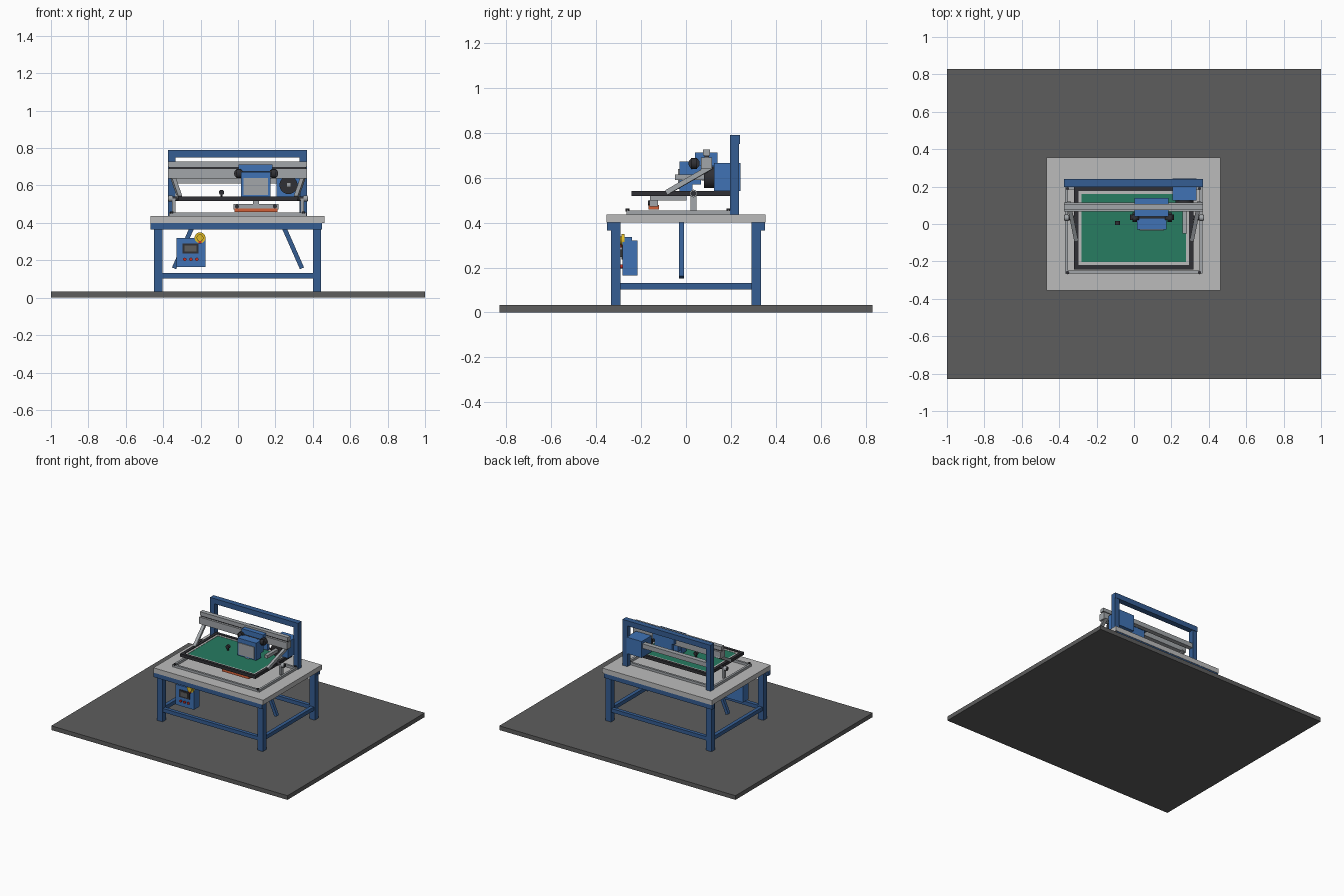
import bpy, math
from mathutils import Vector

if "Cube" in bpy.data.objects:
    bpy.data.objects.remove(bpy.data.objects["Cube"])


def mat(name, r, g, b):
    m = bpy.data.materials.new(name)
    m.diffuse_color = (r, g, b, 1)
    m.use_nodes = True
    m.node_tree.nodes["Principled BSDF"].inputs["Base Color"].default_value = m.diffuse_color
    return m


FLOOR = mat("dark_floor", .11, .11, .11)
FRAME = mat("frame_blue", .035, .11, .29)
BLUE = mat("housing_blue", .05, .17, .46)
BLACK = mat("black", .03, .03, .035)
STEEL = mat("steel", .36, .38, .40)
LIGHT = mat("light_grey", .5, .5, .5)
GREEN = mat("mesh_green", .02, .2, .12)
RED = mat("red", .6, .03, .02)
ORANGE = mat("orange", .65, .12, .04)
YELLOW = mat("yellow", .75, .5, .02)


def finish(name, m):
    ob = bpy.context.object
    ob.name = name
    if m:
        ob.data.materials.append(m)
    return ob


def box(name, x, y, z, m=None):
    """Box from (min, max) pairs."""
    bpy.ops.mesh.primitive_cube_add(size=1, location=[sum(p) / 2 for p in (x, y, z)])
    ob = finish(name, m)
    ob.scale = [p[1] - p[0] for p in (x, y, z)]
    return ob


def bar(name, a, b, w, d, m=None):
    """Rectangular bar from a to b."""
    a, b = Vector(a), Vector(b)
    bpy.ops.mesh.primitive_cube_add(size=1, location=(a + b) / 2)
    ob = finish(name, m)
    ob.rotation_euler = (b - a).to_track_quat('Z', 'Y').to_euler()
    ob.scale = (w, d, (b - a).length)
    return ob


def rod(name, a, b, r, m=None, n=32):
    """Cylinder from a to b."""
    a, b = Vector(a), Vector(b)
    bpy.ops.mesh.primitive_cylinder_add(vertices=n, radius=r, depth=(b - a).length,
                                        location=(a + b) / 2)
    ob = finish(name, m)
    ob.rotation_euler = (b - a).to_track_quat('Z', 'Y').to_euler()
    bpy.ops.object.shade_smooth_by_angle()
    return ob


def border(name, x, y, z, w, m=None):
    """Rectangular frame of four bars."""
    for s, xs in (("left", (x[0], x[0] + w)), ("right", (x[1] - w, x[1]))):
        box(f"{name}_{s}", xs, y, z, m)
    for s, ys in (("front", (y[0], y[0] + w)), ("back", (y[1] - w, y[1]))):
        box(f"{name}_{s}", (x[0] + w, x[1] - w), ys, z, m)


# Floor and table
box("floor_slab", (-1, 1), (-.83, .83), (0, .032), FLOOR)
box("table_top", (-.468, .462), (-.355, .355), (.4, .437), LIGHT)
for sx, x in (("left", (-.45, -.405)), ("right", (.4, .445))):
    for sy, y in (("front", (-.335, -.293)), ("back", (.293, .335))):
        box(f"{sy}_{sx}_leg", x, y, (.03, .4), FRAME)
    xm = sum(x) / 2
    box(f"{sx}_stretcher", (xm - .014, xm + .014), (-.293, .293), (.103, .132), FRAME)
for sy, s in (("front", -1), ("back", 1)):
    ya = sorted((s * .322, s * .352))
    box(f"{sy}_apron", (-.468, .448), ya, (.365, .4), FRAME)
    ys = sorted((s * .3, s * .328))
    box(f"{sy}_stretcher", (-.405, .4), ys, (.103, .132), FRAME)
for s in (-1, 1):
    bar("table_brace", (s * .235, -.02, .4), (s * .342, -.02, .157), .024, .024, FRAME)

# Control box with screen, buttons and emergency stop
box("control_box", (-.33, -.175), (-.282, -.217), (.165, .32), BLUE)
box("control_screen", (-.298, -.21), (-.288, -.28), (.235, .29), BLACK)
box("control_display", (-.285, -.222), (-.291, -.287), (.246, .28), FLOOR)
for x, m in ((-.285, RED), (-.252, RED), (-.22, RED)):
    rod("control_button", (x, -.28, .205), (x, -.292, .205), .009, m, 16)
box("stop_bracket", (-.225, -.18), (-.28, -.24), (.3, .335), BLUE)
rod("stop_plate", (-.203, -.275, .32), (-.203, -.287, .32), .029, YELLOW)
rod("stop_button", (-.203, -.287, .32), (-.203, -.298, .32), .018, YELLOW)
box("stop_guard", (-.21, -.196), (-.294, -.284), (.29, .337), RED)

# Back portal frame
for sx, x in (("left", (-.375, -.335)), ("right", (.33, .37))):
    box(f"portal_{sx}_post", x, (.197, .237), (.4, .79), FRAME)
box("portal_top_bar", (-.375, .37), (.197, .24), (.75, .79), FRAME)
box("portal_cross_bar", (-.335, .33), (.2, .235), (.61, .645), STEEL)

# Base tray on the table
border("base_frame", (-.37, .365), (-.265, .2), (.437, .455), .016, STEEL)
for x in (-.355, .35):
    for y in (-.26, .19):
        rod("base_bolt", (x, y, .45), (x, y, .462), .009, BLACK, 12)

# Printing screen
border("screen_frame", (-.32, .317), (-.242, .198), (.518, .541), .022, BLACK)
border("screen_inner_frame", (-.298, .295), (-.22, .176), (.52, .536), .016, LIGHT)
box("screen_mesh", (-.285, .283), (-.207, .17), (.524, .534), GREEN)
rod("screen_knob", (-.088, -.005, .563), (-.088, .015, .563), .014, BLACK, 20)
rod("screen_knob_stem", (-.088, .005, .53), (-.088, .005, .56), .006, BLACK, 12)

# Overhead beam with guide rail
box("main_beam", (-.375, .368), (.066, .116), (.638, .69), STEEL)
box("beam_spacer", (-.37, .363), (.082, .102), (.688, .702), BLACK)
box("guide_rail", (-.375, .368), (.075, .108), (.7, .727), STEEL)

# Side arms, pivots and lift links
for sx, s in (("left", -1), ("right", 1)):
    bar(f"{sx}_arm", (s * .35, .115, .65), (s * .31, -.085, .535), .022, .022, STEEL)
    rod(f"{sx}_pivot", (s * .31, .033, .53), (s * .375, .033, .53), .012, BLACK, 24)
    rod(f"{sx}_pivot_collar", (s * .35, .033, .53), (s * .372, .033, .53), .017, STEEL, 24)
    box(f"{sx}_pivot_block", sorted((s * .335, s * .352)), (.02, .046), (.455, .53), STEEL)

# Drive motor, pulley and crank link
box("drive_motor", (.205, .335), (.125, .243), (.54, .665), BLUE)
rod("drive_pulley", (.27, .125, .602), (.27, .08, .602), .048, BLACK)
rod("drive_hub", (.27, .085, .602), (.27, .07, .602), .014, STEEL, 24)
bar("crank_link", (.272, .085, .603), (.272, -.05, .603), .025, .024, STEEL)

# Squeegee carriage
box("carriage_rear", (.003, .185), (.04, .14), (.655, .712), BLUE)
box("carriage_back_plate", (.02, .17), (.116, .138), (.56, .66), BLUE)
box("carriage_head", (.015, .175), (-.03, .03), (.54, .672), BLUE)
box("carriage_bridge", (.02, .17), (.03, .066), (.57, .66), BLUE)
box("carriage_face", (.03, .16), (-.036, -.03), (.55, .64), STEEL)
rod("carriage_axle", (-.02, .036, .664), (.21, .036, .664), .01, BLACK, 20)
for x in (.004, .19):
    rod("carriage_roller", (x - .012, .036, .664), (x + .012, .036, .664), .025, BLACK)
    rod("carriage_wheel", (x, .022, .664), (x, .05, .664), .025, BLACK)

# Squeegee below the screen
box("squeegee_post", (.08, .113), (-.03, .003), (.5, .545), STEEL)
box("squeegee_arm", (.08, .113), (-.16, .003), (.498, .518), STEEL)
box("squeegee_holder", (-.025, .217), (-.163, -.125), (.472, .5), STEEL)
box("squeegee_blade", (-.018, .21), (-.168, -.12), (.459, .478), ORANGE)
for x in (-.005, .197):
    rod("squeegee_clamp", (x, -.16, .488), (x, -.17, .488), .011, BLACK, 16)
